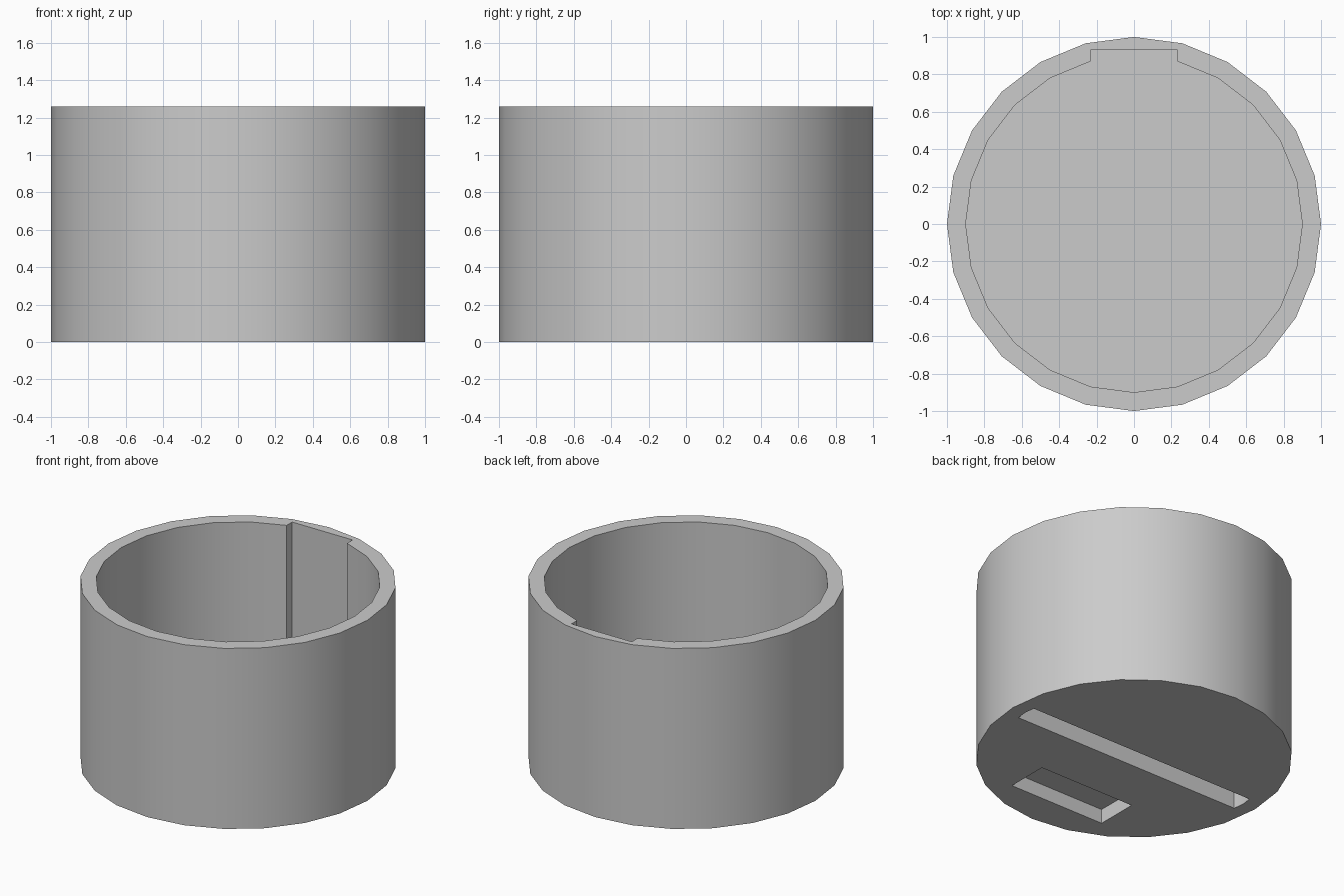
import bpy
import bmesh
from math import cos, sin, radians

cube = bpy.data.objects.get("Cube")
if cube:
    bpy.data.objects.remove(cube, do_unlink=True)

SIDES = 24
HEIGHT = 1.26
OUTER, INNER = 1.0, 0.9
FLOOR = 0.2

grey = bpy.data.materials.new("plain grey")
grey.use_nodes = True
colour = (0.6, 0.6, 0.6, 1)
grey.diffuse_color = colour
grey.node_tree.nodes["Principled BSDF"].inputs["Base Color"].default_value = colour


def ring(radius):
    step = 360 / SIDES
    return [(radius * cos(radians(i * step)), radius * sin(radians(i * step)))
            for i in range(SIDES)]


def prism(name, outline, bottom, top):
    """Extrude a counter-clockwise outline from bottom to top."""
    bm = bmesh.new()
    base = bm.faces.new([bm.verts.new((x, y, bottom)) for x, y in outline])
    grown = bmesh.ops.extrude_face_region(bm, geom=[base], use_keep_orig=True)
    verts = [v for v in grown["geom"] if isinstance(v, bmesh.types.BMVert)]
    bmesh.ops.translate(bm, verts=verts, vec=(0, 0, top - bottom))
    bmesh.ops.recalc_face_normals(bm, faces=bm.faces)
    mesh = bpy.data.meshes.new(name)
    bm.to_mesh(mesh)
    bm.free()
    mesh.materials.append(grey)
    obj = bpy.data.objects.new(name, mesh)
    bpy.context.collection.objects.link(obj)
    return obj


def carve(body, cutter):
    """Subtract the cutter from the body, then discard it."""
    cutter.hide_render = True
    mod = body.modifiers.new(cutter.name, "BOOLEAN")
    mod.operation = "DIFFERENCE"
    mod.solver = "EXACT"
    mod.object = cutter
    bpy.context.view_layer.objects.active = body
    bpy.ops.object.modifier_apply(modifier=mod.name)
    bpy.data.objects.remove(cutter, do_unlink=True)


# Outer wall and floor
cup = prism("cup_body", ring(OUTER), 0, HEIGHT)

# Hollow interior, with a flat keyway replacing the rearmost corner
inside = ring(INNER)
back = SIDES // 4
key_x = inside[back - 1][0]
inside[back:back + 1] = [(key_x, 0.93), (-key_x, 0.93)]
carve(cup, prism("cavity", inside, FLOOR, HEIGHT + 0.1))

# Long slot across the underside, with ends following the inner wall
slot_y, slot_x = 0.075, 0.89
slot = [(slot_x, -slot_y), (INNER, 0), (slot_x, slot_y),
        (-slot_x, slot_y), (-INNER, 0), (-slot_x, -slot_y)]
carve(cup, prism("slot", slot, -0.1, 0.15))

# Shallow rectangular pocket towards the front of the underside
pocket = [(-0.37, -0.76), (0.37, -0.76), (0.37, -0.465), (-0.37, -0.465)]
carve(cup, prism("pocket", pocket, -0.1, 0.1))

# Smooth round walls, sharp rims
bpy.ops.object.select_all(action="DESELECT")
cup.select_set(True)
bpy.context.view_layer.objects.active = cup
bpy.ops.object.shade_smooth_by_angle(angle=radians(30))
